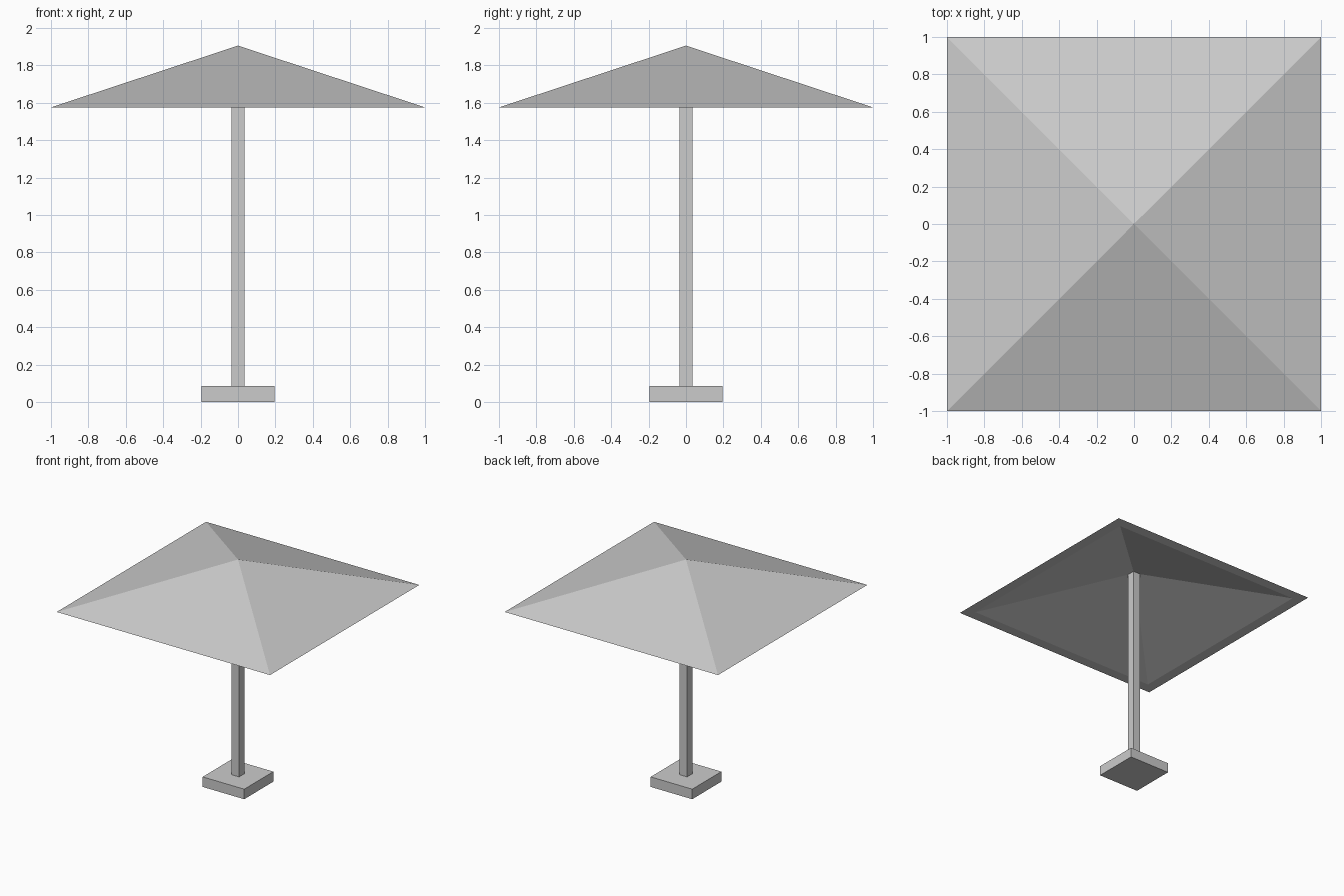
import bpy
import bmesh

cube = bpy.data.objects.get("Cube")
if cube:
    bpy.data.objects.remove(cube, do_unlink=True)

grey = bpy.data.materials.new("light_grey")
grey.use_nodes = True
colour = (0.6, 0.6, 0.6, 1)
grey.diffuse_color = colour
grey.node_tree.nodes["Principled BSDF"].inputs["Base Color"].default_value = colour


def finish(name, bm):
    bmesh.ops.recalc_face_normals(bm, faces=bm.faces)
    mesh = bpy.data.meshes.new(name)
    bm.to_mesh(mesh)
    bm.free()
    mesh.materials.append(grey)
    obj = bpy.data.objects.new(name, mesh)
    bpy.context.collection.objects.link(obj)
    return obj


def block(name, half, bottom, top):
    bm = bmesh.new()
    bmesh.ops.create_cube(bm, size=2)
    for v in bm.verts:
        v.co.x *= half
        v.co.y *= half
        v.co.z = top if v.co.z > 0 else bottom
    return finish(name, bm)


def square_ring(bm, half, z):
    corners = ((-1, -1), (1, -1), (1, 1), (-1, 1))
    return [bm.verts.new((x * half, y * half, z)) for x, y in corners]


def canopy(name, rim_z, outer_half, outer_apex, inner_half, inner_apex):
    bm = bmesh.new()
    outer = square_ring(bm, outer_half, rim_z)
    inner = square_ring(bm, inner_half, rim_z)
    peak = bm.verts.new((0, 0, outer_apex))
    hollow = bm.verts.new((0, 0, inner_apex))
    for i in range(4):
        j = (i + 1) % 4
        bm.faces.new((outer[i], outer[j], peak))                # roof panel
        bm.faces.new((inner[j], inner[i], hollow))              # underside panel
        bm.faces.new((outer[j], outer[i], inner[i], inner[j]))  # flat rim
    return finish(name, bm)


# Square foot, square pole and hollow pyramid shade
block("base", 0.195, 0, 0.085)
block("pole", 0.035, 0.085, 1.87)
canopy("canopy", 1.575, 1.0, 1.905, 0.91, 1.875)
